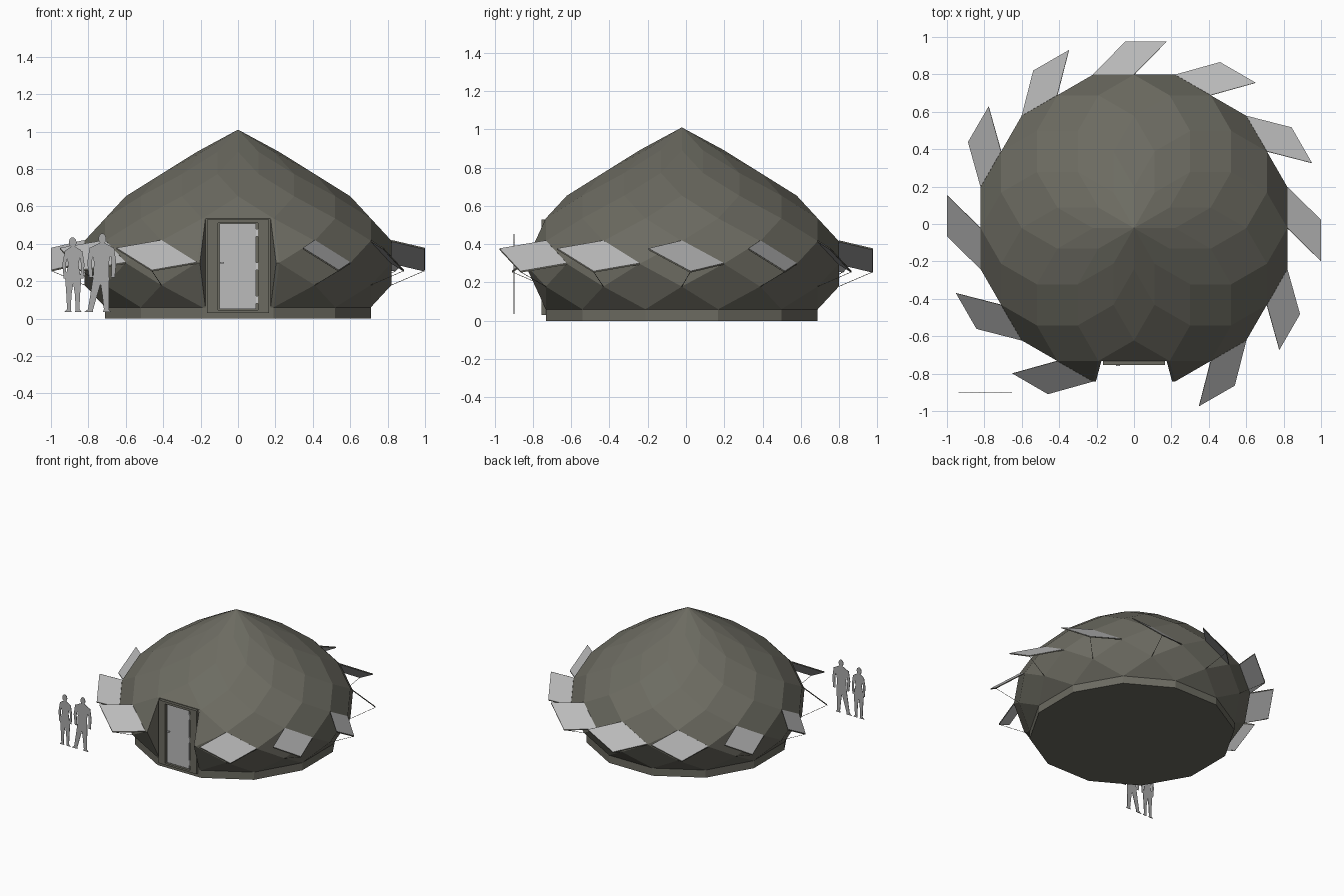
import bpy, bmesh, math
from mathutils import Vector

if "Cube" in bpy.data.objects:
    bpy.data.objects.remove(bpy.data.objects["Cube"])

CY, N, R, TOP, DZ = -0.022, 12, 0.849, 1.01, 0.11875
FRONT = math.radians(270)


def material(name, rgb):
    m = bpy.data.materials.new(name)
    m.diffuse_color = (*rgb, 1)
    m.use_nodes = True
    m.node_tree.nodes["Principled BSDF"].inputs["Base Color"].default_value = m.diffuse_color
    return m


BODY = material("olive grey timber", (0.15, 0.147, 0.12))
GLASS = material("pale grey glass", (0.50, 0.50, 0.50))
FIGURE = material("figure grey", (0.40, 0.40, 0.40))
METAL = material("light metal", (0.60, 0.60, 0.60))


def finish(name, bm, mats, fix=True):
    if fix:
        bmesh.ops.recalc_face_normals(bm, faces=bm.faces)
    me = bpy.data.meshes.new(name)
    bm.to_mesh(me)
    bm.free()
    for m in mats:
        me.materials.append(m)
    ob = bpy.data.objects.new(name, me)
    bpy.context.collection.objects.link(ob)
    return ob


def box(name, x0, x1, y0, y1, z0, z1, mat):
    bm = bmesh.new()
    bmesh.ops.create_cube(bm, size=1)
    for v in bm.verts:
        v.co = ((x0 + x1) / 2 + v.co.x * (x1 - x0),
                (y0 + y1) / 2 + v.co.y * (y1 - y0),
                (z0 + z1) / 2 + v.co.z * (z1 - z0))
    return finish(name, bm, [mat])


def level(k, half):
    """Vertex of the zonohedral dome: level k, azimuth counted in half steps."""
    a = FRONT + half * math.pi / N
    r = R * math.sin(k * math.pi / N)
    return Vector((r * math.cos(a), CY + r * math.sin(a), TOP - k * DZ))


# dome shell of rhombic panels, opened at the front for the door
bm = bmesh.new()
cache = {}


def vert(k, half):
    key = (k, 0 if k == 0 else half % (2 * N))
    if key not in cache:
        cache[key] = bm.verts.new(level(*key))
    return cache[key]


for t in range(8):
    for j in range(N):
        h = 2 * j + (1 if t % 2 == 0 else 0)
        ring = [(t, h), (t + 1, h + 1), (t + 2, h), (t + 1, h - 1)]
        ring = [(k, a % (2 * N)) for k, a in ring if k <= 8]
        ring = [p for p in ring if p not in ((5, 0), (7, 0))]
        if len(ring) >= 3:
            bm.faces.new([vert(*p) for p in ring])
for s in (1, -1):
    bm.faces.new([vert(4, s), vert(6, s), vert(8, s)])
bm.faces.new([vert(4, -1), vert(8, -1), vert(8, 1), vert(4, 1)])
finish("dome_shell", bm, [BODY])

# twelve sided base slab
bm = bmesh.new()
low, high = [], []
for j in range(N):
    p = level(8, 2 * j + 1)
    low.append(bm.verts.new((p.x, p.y, 0)))
    high.append(bm.verts.new((p.x, p.y, 0.06)))
bm.faces.new(low)
bm.faces.new(high)
for j in range(N):
    i = (j + 1) % N
    bm.faces.new([low[j], low[i], high[i], high[j]])
finish("base_slab", bm, [BODY])

# triangular cheeks beside the door
for s, side in ((1, "right"), (-1, "left")):
    bm = bmesh.new()
    outer = [level(k, s) for k in (4, 6, 8)]
    rings = [[bm.verts.new(p - Vector((s * d, 0, 0))) for p in outer] for d in (0, 0.016)]
    for r in rings:
        bm.faces.new(r)
    for j in range(3):
        i = (j + 1) % 3
        bm.faces.new([rings[0][j], rings[0][i], rings[1][i], rings[1][j]])
    finish("door_cheek_" + side, bm, [BODY])

# door frame, leaf, handle and hinges
Y = level(8, 1).y
for s, side in ((1, "right"), (-1, "left")):
    a, b = sorted((s * 0.108, s * 0.165))
    box("door_jamb_" + side, a, b, Y - 0.022, Y, 0.03, 0.53, BODY)
box("door_header", -0.165, 0.165, Y - 0.022, Y, 0.512, 0.53, BODY)
box("door_threshold", -0.165, 0.165, Y - 0.022, Y, 0.03, 0.045, BODY)
box("door_leaf", -0.100, 0.095, Y - 0.012, Y, 0.05, 0.507, GLASS)
box("door_handle", -0.096, -0.075, Y - 0.026, Y - 0.012, 0.295, 0.303, METAL)
for i, z in enumerate((0.10, 0.28, 0.46)):
    box(f"door_hinge_{i}", 0.097, 0.106, Y - 0.02, Y - 0.01, z - 0.02, z + 0.02, METAL)


def rod(name, a, b, r):
    bm = bmesh.new()
    d = b - a
    bmesh.ops.create_cone(bm, cap_ends=True, segments=5, radius1=r, radius2=r, depth=d.length)
    q = d.to_track_quat('Z', 'Y')
    for v in bm.verts:
        v.co = q @ v.co + (a + b) / 2
    return finish(name, bm, [BODY])


# eleven open awning windows, each with a thin prop
for j in range(1, N):
    az = FRONT + 2 * j * math.pi / N
    radial = Vector((math.cos(az), math.sin(az), 0))
    along = Vector((-math.sin(az), math.cos(az), 0))
    a, b = level(5, 2 * j), level(6, 2 * j + 1)
    swing = radial * 0.178 - along * 0.175 - Vector((0, 0, 0.042))
    bm = bmesh.new()
    f = bm.faces.new([bm.verts.new(p) for p in (a, a + swing, b + swing, b)])
    bmesh.ops.inset_individual(bm, faces=[f], thickness=0.026, depth=0)
    f.material_index = 1
    bm.normal_update()
    ob = finish(f"window_{j}", bm, [BODY, GLASS], False)
    mod = ob.modifiers.new("thickness", 'SOLIDIFY')
    mod.thickness = 0.008
    mod.offset = 0
    rod(f"window_prop_{j}", level(7, 2 * j), b + swing, 0.0015)


# flat standing figures, cut out of thin card
def figure(name, cx, head, limbs):
    bm = bmesh.new()
    y = -0.9

    def poly(pts):
        bm.faces.new([bm.verts.new((cx + x, y, z)) for x, z in pts])

    hx, hz = head
    poly([(hx + 0.021 * math.cos(i * math.pi / 5), hz + 0.028 * math.sin(i * math.pi / 5))
          for i in range(10)])
    for path in limbs:                      # each path point: x, z, half width
        poly([(x - w, z) for x, z, w in path] + [(x + w, z) for x, z, w in reversed(path)])
    ob = finish(name, bm, [FIGURE], False)
    mod = ob.modifiers.new("thickness", 'SOLIDIFY')
    mod.thickness = 0.003


figure("standing_figure_woman", -0.88, (-0.004, 0.407), [
    [(-0.002, 0.385, 0.01), (0, 0.365, 0.042), (0, 0.29, 0.027), (-0.002, 0.21, 0.043)],
    [(-0.02, 0.215, 0.024), (-0.024, 0.13, 0.014), (-0.024, 0.05, 0.010), (-0.03, 0.035, 0.02)],
    [(0.018, 0.215, 0.024), (0.022, 0.13, 0.014), (0.022, 0.05, 0.010), (0.027, 0.035, 0.018)],
    [(-0.036, 0.362, 0.01), (-0.05, 0.29, 0.009), (-0.044, 0.215, 0.008)],
    [(0.038, 0.362, 0.01), (0.05, 0.29, 0.009), (0.046, 0.215, 0.008)],
])
figure("standing_figure_man", -0.73, (0.004, 0.427), [
    [(0.004, 0.405, 0.012), (0.002, 0.382, 0.056), (0, 0.30, 0.04), (-0.002, 0.215, 0.043)],
    [(-0.02, 0.22, 0.025), (-0.04, 0.13, 0.019), (-0.058, 0.05, 0.014), (-0.068, 0.035, 0.024)],
    [(0.016, 0.22, 0.026), (0.022, 0.13, 0.018), (0.026, 0.05, 0.013), (0.03, 0.035, 0.022)],
    [(-0.05, 0.38, 0.013), (-0.064, 0.30, 0.012), (-0.056, 0.22, 0.01)],
    [(0.054, 0.38, 0.013), (0.067, 0.30, 0.012), (0.062, 0.22, 0.01)],
])
